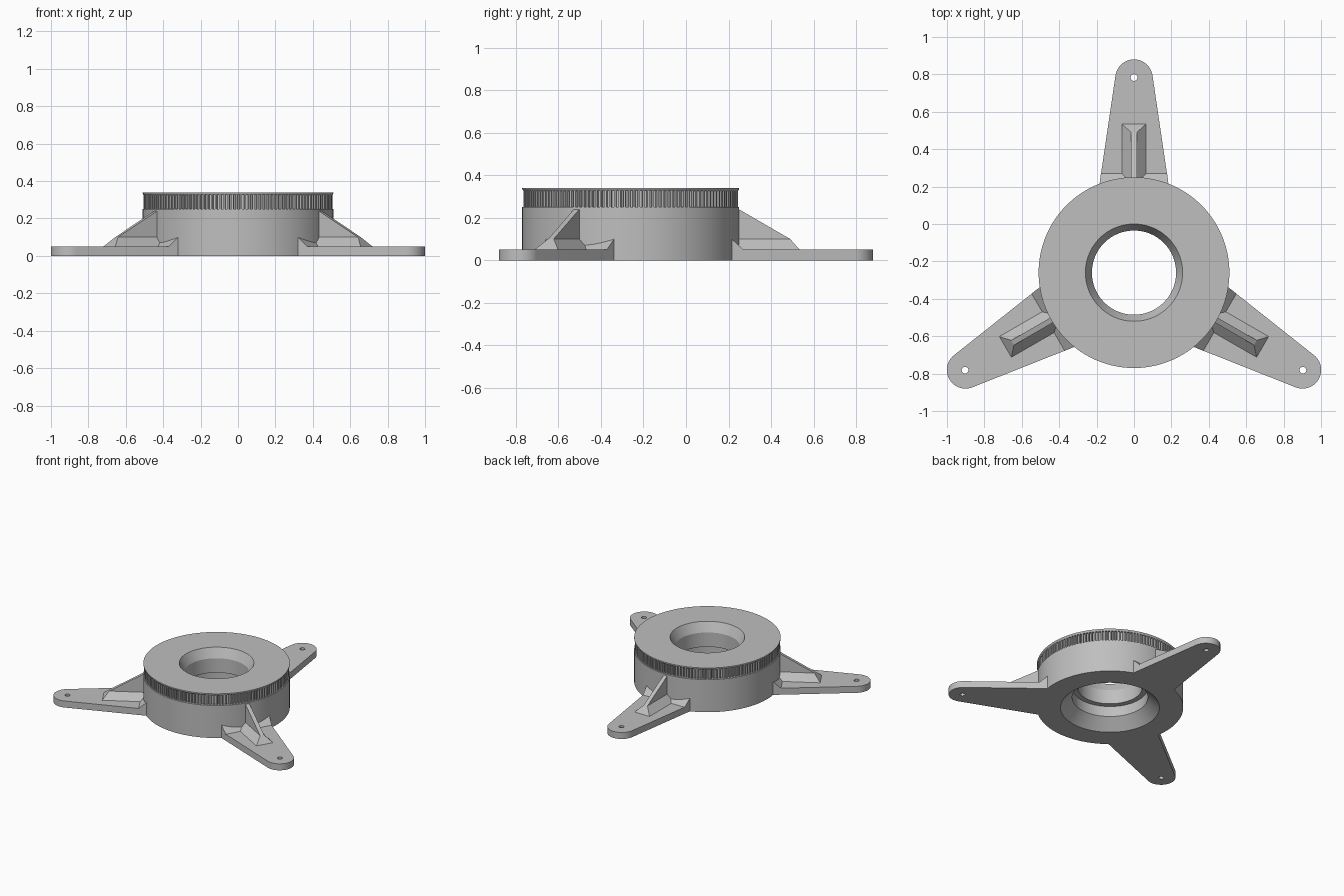
import bpy, bmesh, math
from mathutils import Matrix, Vector

if "Cube" in bpy.data.objects:
    bpy.data.objects.remove(bpy.data.objects["Cube"])

CENTRE = Matrix.Translation((0, -0.26, 0))
grey = bpy.data.materials.new("plain grey")
grey.diffuse_color = (0.52, 0.52, 0.52, 1)
grey.use_nodes = True
grey.node_tree.nodes["Principled BSDF"].inputs["Base Color"].default_value = grey.diffuse_color


def add_object(name, bm, matrix=CENTRE, smooth=False):
    bmesh.ops.recalc_face_normals(bm, faces=bm.faces)
    mesh = bpy.data.meshes.new(name)
    bm.to_mesh(mesh)
    bm.free()
    mesh.materials.append(grey)
    ob = bpy.data.objects.new(name, mesh)
    ob.matrix_world = matrix
    bpy.context.collection.objects.link(ob)
    if smooth:
        smooth_edges(ob)
    return ob


def smooth_edges(ob):
    bpy.ops.object.select_all(action='DESELECT')
    ob.select_set(True)
    bpy.context.view_layer.objects.active = ob
    bpy.ops.object.shade_smooth_by_angle(angle=math.radians(25))


def lathe(name, profile, steps=128):
    bm = bmesh.new()
    rings = []
    for i in range(steps):
        a = 2 * math.pi * i / steps
        rings.append([bm.verts.new((r * math.cos(a), r * math.sin(a), z)) for r, z in profile])
    n = len(profile)
    for i in range(steps):
        p, q = rings[i], rings[(i + 1) % steps]
        for j in range(n):
            k = (j + 1) % n
            bm.faces.new((p[j], q[j], q[k], p[k]))
    return add_object(name, bm, smooth=True)


def hull(name, points, matrix):
    # convex solid from points mirrored in x
    bm = bmesh.new()
    for x, y, z in points:
        for s in (-1, 1):
            bm.verts.new((s * x, y, z))
    bmesh.ops.convex_hull(bm, input=bm.verts[:])
    bmesh.ops.dissolve_limit(bm, angle_limit=0.01, verts=bm.verts[:], edges=bm.edges[:])
    return add_object(name, bm, matrix)


# ring body with a stepped bore, a groove for the grip and a thin top lip
lathe("ring_body", [
    (0.345, 0), (0.51, 0), (0.51, 0.25), (0.482, 0.252), (0.482, 0.325),
    (0.504, 0.325), (0.51, 0.334), (0.51, 0.34), (0.26, 0.34), (0.225, 0.27),
    (0.225, 0.16), (0.264, 0.16), (0.264, 0.08)])

# ribbed grip band
bm = bmesh.new()
teeth = 140
loop = []
for i in range(teeth):
    for frac, r in ((0, 0.49), (0.4, 0.49), (0.5, 0.504), (0.9, 0.504)):
        a = 2 * math.pi * (i + frac) / teeth
        loop.append([bm.verts.new((r * math.cos(a), r * math.sin(a), z)) for z in (0.25, 0.328)])
for i, (lo, hi) in enumerate(loop):
    nlo, nhi = loop[(i + 1) % len(loop)]
    bm.faces.new((lo, nlo, nhi, hi))
add_object("grip_band", bm)


def arc(cx, cy, r, a0, a1, n):
    return [(cx + r * math.cos(math.radians(a0 + (a1 - a0) * i / n)),
             cy + r * math.sin(math.radians(a0 + (a1 - a0) * i / n))) for i in range(n + 1)]


def arm_plate(matrix):
    # flat outline with a screw hole, filled and extruded
    curve = bpy.data.curves.new("arm_plate", 'CURVE')
    curve.dimensions = '2D'
    curve.fill_mode = 'BOTH'
    curve.extrude = 0.025
    outline = arc(0, 1.04, 0.1, 8.4, 171.6, 24) + arc(0, 0, 0.505, 111.5, 68.5, 12)
    hole = arc(0, 1.043, 0.018, 0, 345, 23)
    for pts in (outline, hole):
        sp = curve.splines.new('POLY')
        sp.points.add(len(pts) - 1)
        for p, (x, y) in zip(sp.points, pts):
            p.co = (x, y, 0, 1)
        sp.use_cyclic_u = True
    curve.materials.append(grey)
    ob = bpy.data.objects.new("arm_plate", curve)
    bpy.context.collection.objects.link(ob)
    ob.matrix_world = matrix @ Matrix.Translation((0, 0, 0.025))
    bpy.ops.object.select_all(action='DESELECT')
    ob.select_set(True)
    bpy.context.view_layer.objects.active = ob
    bpy.ops.object.convert(target='MESH')
    ob = bpy.context.view_layer.objects.active
    bm = bmesh.new()
    bm.from_mesh(ob.data)
    bmesh.ops.remove_doubles(bm, verts=bm.verts[:], dist=0.0001)
    bmesh.ops.recalc_face_normals(bm, faces=bm.faces)
    bm.to_mesh(ob.data)
    bm.free()
    smooth_edges(ob)


# three arms, each with a plate, root wedge, rib and rib fillet
for angle in (0, 120, 240):
    m = CENTRE @ Matrix.Rotation(math.radians(angle), 4, 'Z')
    arm_plate(m)
    hull("arm_root_wedge", [(0.186, 0.46, 0.045), (0.186, 0.46, 0.114),
                            (0.177, 0.53, 0.05), (0.177, 0.53, 0.045)], m)
    hull("rib", [(0.015, 0.47, 0.06), (0.015, 0.47, 0.262),
                 (0.015, 0.75, 0.1), (0.015, 0.75, 0.06)], m)
    hull("rib_fillet", [(0.065, 0.47, 0.049), (0.065, 0.795, 0.049),
                        (0.015, 0.47, 0.1), (0.015, 0.75, 0.1)], m)
